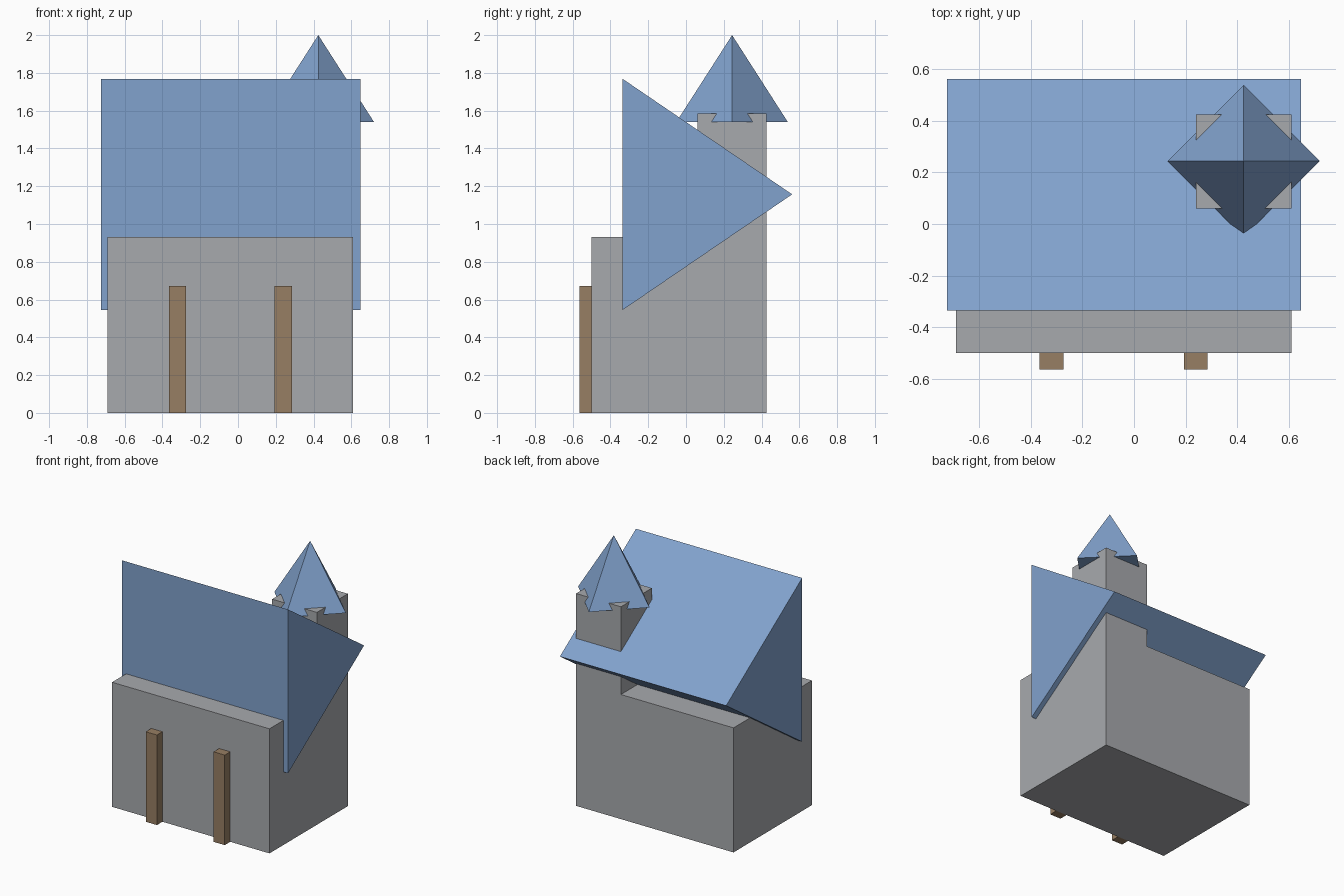
import bpy
import math

if "Cube" in bpy.data.objects:
    bpy.data.objects.remove(bpy.data.objects["Cube"])


def material(name, rgb):
    m = bpy.data.materials.new(name)
    m.diffuse_color = (*rgb, 1)
    m.use_nodes = True
    m.node_tree.nodes["Principled BSDF"].inputs["Base Color"].default_value = m.diffuse_color
    return m


stone = material("grey stone", (0.39, 0.40, 0.42))
slate = material("blue roof", (0.22, 0.36, 0.61))
wood = material("brown wood", (0.31, 0.21, 0.125))


def mesh(name, verts, faces, mat):
    me = bpy.data.meshes.new(name)
    me.from_pydata(verts, [], faces)
    me.materials.append(mat)
    ob = bpy.data.objects.new(name, me)
    bpy.context.collection.objects.link(ob)
    return ob


def box(name, x, y, z, mat):
    verts = [(a, b, c) for c in z for a, b in
             ((x[0], y[0]), (x[1], y[0]), (x[1], y[1]), (x[0], y[1]))]
    sides = [(i, (i + 1) % 4, (i + 1) % 4 + 4, i + 4) for i in range(4)]
    return mesh(name, verts, [(3, 2, 1, 0), (4, 5, 6, 7)] + sides, mat)


# Main body and the corner tower
box("house_body", (-0.69, 0.61), (-0.50, 0.425), (0, 0.93), stone)
box("tower", (0.24, 0.61), (0.06, 0.425), (0.93, 1.585), stone)

# Front posts
for side, x in (("left", -0.32), ("right", 0.24)):
    box(side + "_post", (x - 0.046, x + 0.046), (-0.565, -0.495), (0, 0.672), wood)

# Triangular prism roof, lying along x with its flat side to the front
profile = [(-0.335, 0.545), (0.562, 1.157), (-0.335, 1.768)]
verts = [(x, y, z) for x in (-0.725, 0.648) for y, z in profile]
mesh("main_roof", verts,
     [(2, 1, 0), (3, 4, 5), (0, 1, 4, 3), (1, 2, 5, 4), (2, 0, 3, 5)], slate)

# Four-sided spire, corners pointing along the axes
cx, cy, r = 0.425, 0.244, 0.295
verts = [(cx + r * math.cos(i * math.pi / 2), cy + r * math.sin(i * math.pi / 2), 1.54)
         for i in range(4)] + [(cx, cy, 2.0)]
mesh("tower_spire", verts,
     [(3, 2, 1, 0)] + [(i, (i + 1) % 4, 4) for i in range(4)], slate)
